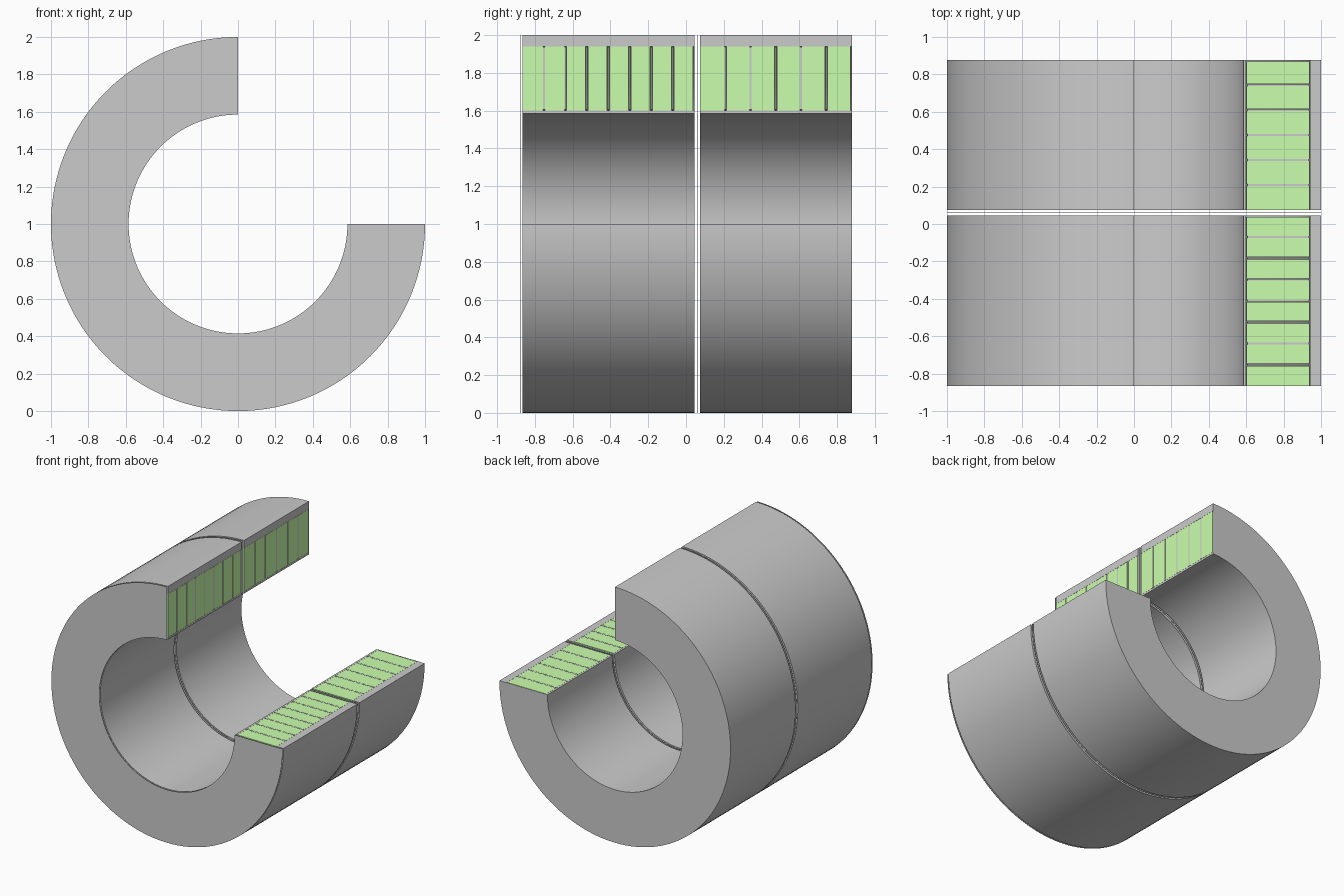
import bpy
import bmesh
import math

if "Cube" in bpy.data.objects:
    bpy.data.objects.remove(bpy.data.objects["Cube"])

R_IN, R_OUT = 0.585, 1.0        # casing radii
C_IN, C_OUT = 0.60, 0.94        # coil radii
STEPS = 96                      # segments around the 270 degree sweep

green = bpy.data.materials.new("green_winding")
green.diffuse_color = (0.6, 1.0, 0.42, 1)
green.use_nodes = True
green.node_tree.nodes["Principled BSDF"].inputs["Base Color"].default_value = green.diffuse_color


def ring(name, r0, r1, y0, y1, mat=None):
    """Three-quarter ring around the y axis, open in the upper right quadrant."""
    bm = bmesh.new()
    loops = []
    for i in range(STEPS + 1):
        a = math.pi / 2 + 1.5 * math.pi * i / STEPS
        c, s = math.cos(a), math.sin(a)
        loops.append([bm.verts.new((r * c, y, 1 + r * s))
                      for r, y in ((r0, y0), (r1, y0), (r1, y1), (r0, y1))])
    for a, b in zip(loops, loops[1:]):
        for k in range(4):
            j = (k + 1) % 4
            bm.faces.new((a[k], a[j], b[j], b[k]))
    bm.faces.new(loops[0])
    bm.faces.new(loops[-1][::-1])
    bmesh.ops.recalc_face_normals(bm, faces=bm.faces)
    me = bpy.data.meshes.new(name)
    bm.to_mesh(me)
    bm.free()
    ob = bpy.data.objects.new(name, me)
    bpy.context.collection.objects.link(ob)
    if mat:
        me.materials.append(mat)
    bpy.ops.object.select_all(action='DESELECT')
    ob.select_set(True)
    bpy.context.view_layer.objects.active = ob
    bpy.ops.object.shade_smooth_by_angle(angle=math.radians(30))
    return ob


def section(label, y_plate, y0, y1, count):
    # thin separating plate in front of the section
    ring(label + "_front_plate", R_IN, R_OUT, y_plate, y_plate + 0.002)
    # outer and inner sleeves
    ring(label + "_outer_sleeve", C_OUT, R_OUT, y0, y1)
    ring(label + "_inner_sleeve", R_IN, C_IN, y0, y1)
    # green windings with thin grey spacers between them
    pitch = (y1 - y0) / count
    for i in range(count):
        a = y0 + i * pitch
        ring(f"{label}_winding_{i + 1}", C_IN + 0.001, C_OUT - 0.001,
             a + (0.006 if i else 0), a + pitch - 0.006, green)
        if i < count - 1:
            ring(f"{label}_spacer_{i + 1}", C_IN + 0.006, C_OUT - 0.004,
                 a + pitch - 0.0045, a + pitch + 0.0045)
    # closing plate at the back of the section
    ring(label + "_back_plate", R_IN, R_OUT, y1, y1 + 0.002)


section("front_section", -0.878, -0.866, 0.044, 8)
section("rear_section", 0.061, 0.075, 0.876, 6)
